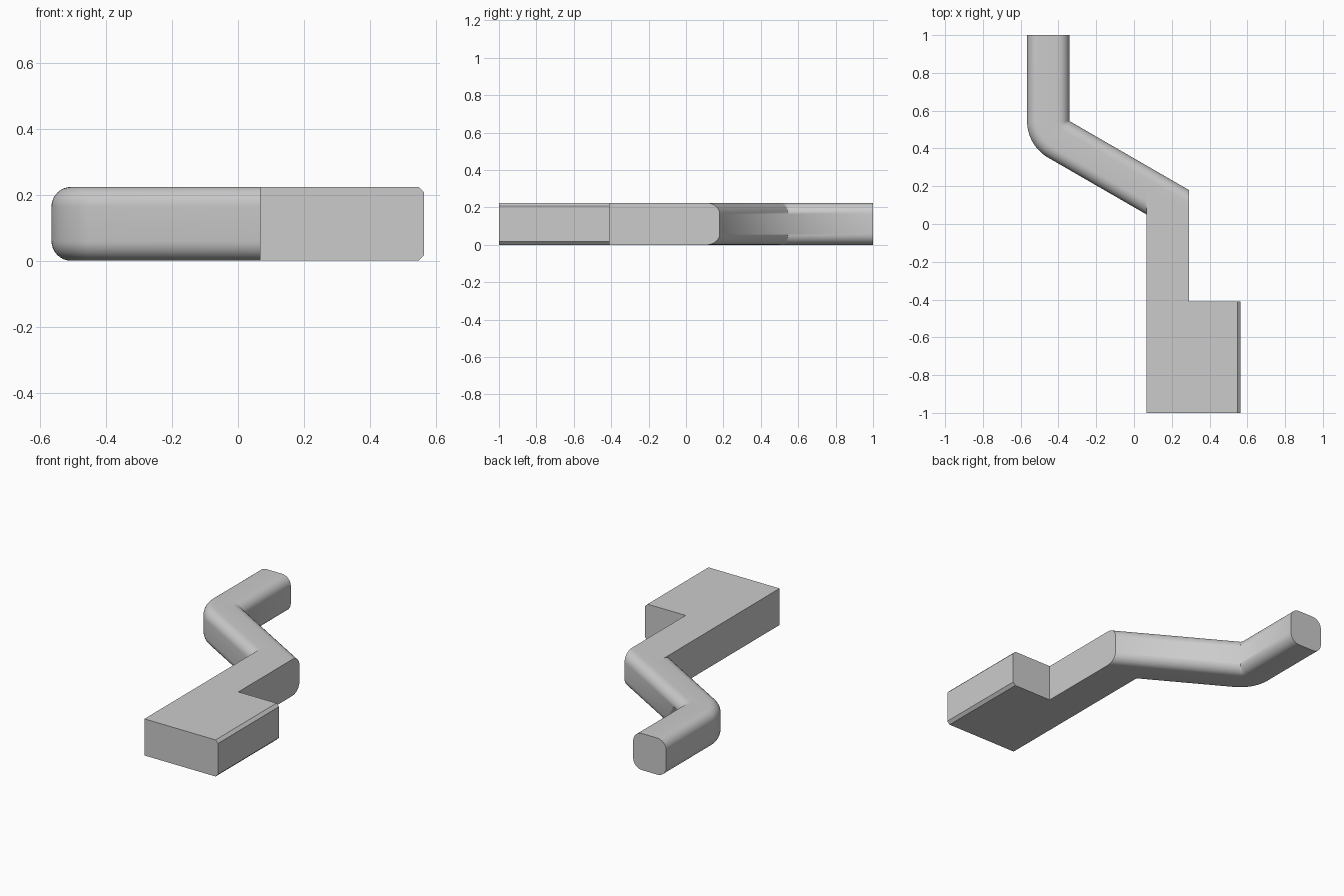
import bpy, bmesh
from math import sin, cos, pi, radians
from mathutils import Vector

cube = bpy.data.objects.get("Cube")
if cube:
    bpy.data.objects.remove(cube, do_unlink=True)

SIZE = 0.224           # bar thickness and height
ROUND = 0.06           # radius of the rounded bar edges
PIVOT = Vector((-0.342, 0.545, 0))
LEFT, RIGHT, FOOT = 0.066, 0.29, 0.565

grey = bpy.data.materials.new("light_grey")
grey.use_nodes = True
grey.diffuse_color = (0.6, 0.6, 0.6, 1)
grey.node_tree.nodes["Principled BSDF"].inputs["Base Color"].default_value = (0.6, 0.6, 0.6, 1)


def finish(bm, name):
    bmesh.ops.recalc_face_normals(bm, faces=bm.faces)
    mesh = bpy.data.meshes.new(name)
    bm.to_mesh(mesh)
    bm.free()
    mesh.materials.append(grey)
    obj = bpy.data.objects.new(name, mesh)
    bpy.context.collection.objects.link(obj)
    return obj


# Square bar with the wide foot block, extruded from one outline
outline = [(LEFT, -1), (FOOT, -1), (FOOT, -0.41), (RIGHT, -0.41), (RIGHT, 0.05), (LEFT, 0.18)]
bm = bmesh.new()
base = bm.faces.new([bm.verts.new((x, y, 0)) for x, y in outline])
top = bmesh.ops.extrude_face_region(bm, geom=[base])["geom"]
bmesh.ops.translate(bm, verts=[v for v in top if isinstance(v, bmesh.types.BMVert)],
                    vec=(0, 0, SIZE))
# Small chamfers along the outer side of the foot
side = [e for e in bm.edges
        if all(v.co.x > FOOT - 0.01 for v in e.verts)
        and e.verts[0].co.z == e.verts[1].co.z]
bmesh.ops.bevel(bm, geom=side, offset=0.017, segments=1, affect='EDGES')
finish(bm, "foot_and_square_bar")

# Rounded square section, as (distance from the pivot, height)
section = []
for k in range(4):
    cx = SIZE - ROUND if k in (0, 3) else ROUND
    cz = SIZE - ROUND if k in (0, 1) else ROUND
    for i in range(9):
        a = (k + i / 8) * pi / 2
        section.append((cx + ROUND * cos(a), cz + ROUND * sin(a)))


def ring(angle):
    out = Vector((cos(angle), sin(angle), 0))
    return [PIVOT + out * d + Vector((0, 0, z)) for d, z in section]


# Rounded bar: straight end, bend around the inner edge, diagonal cut flush with the square bar
STEPS = 16
rings = [ring(radians(180 + 60 * i / STEPS)) for i in range(STEPS + 1)]
along = Vector((cos(radians(-30)), sin(radians(-30)), 0))
rings.insert(0, [Vector((p.x, 1, p.z)) for p in rings[0]])
rings.append([p + along * ((RIGHT - p.x) / along.x) for p in rings[-1]])

bm = bmesh.new()
loops = [[bm.verts.new(p) for p in r] for r in rings]
for a, b in zip(loops, loops[1:]):
    for i in range(len(a)):
        j = (i + 1) % len(a)
        bm.faces.new((a[i], a[j], b[j], b[i]))
bm.faces.new(loops[0])
bm.faces.new(loops[-1])
bmesh.ops.remove_doubles(bm, verts=bm.verts, dist=0.0001)
bar = finish(bm, "bent_rounded_bar")
bpy.ops.object.select_all(action='DESELECT')
bar.select_set(True)
bpy.context.view_layer.objects.active = bar
bpy.ops.object.shade_smooth_by_angle(angle=radians(30))
